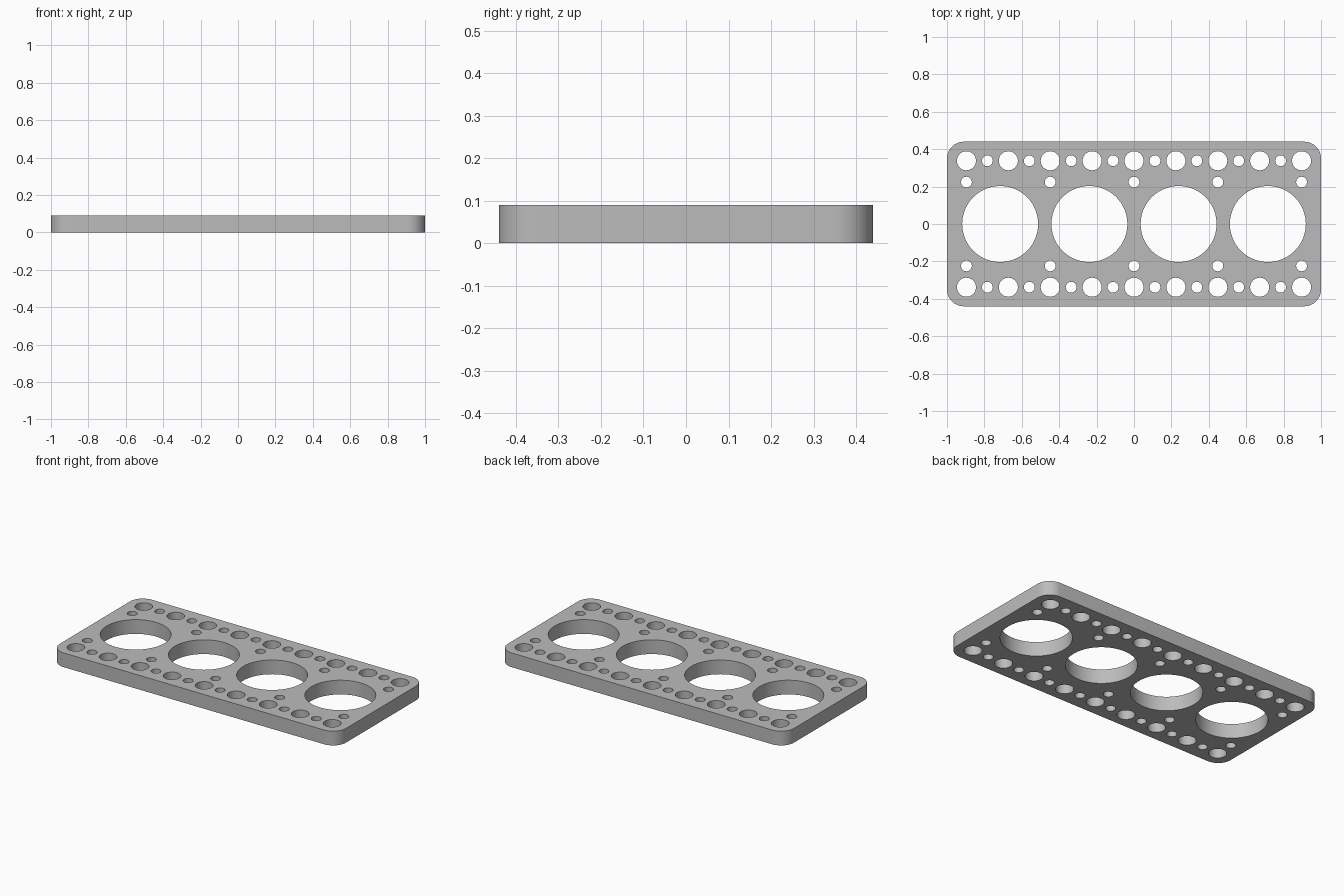
import bpy, bmesh
from math import sin, cos, pi

cube = bpy.data.objects.get("Cube")
if cube:
    bpy.data.objects.remove(cube, do_unlink=True)

HALF_X, HALF_Y, HEIGHT, CORNER = 1.0, 0.44, 0.09, 0.09
PITCH, ROW_Y, INNER_Y = 0.224, 0.338, 0.224

steel = bpy.data.materials.new("grey_metal")
steel.use_nodes = True
steel.diffuse_color = (0.5, 0.5, 0.5, 1)
steel.node_tree.nodes["Principled BSDF"].inputs["Base Color"].default_value = (0.5, 0.5, 0.5, 1)

profile = bpy.data.curves.new("plate_profile", "CURVE")
profile.dimensions = "2D"
profile.fill_mode = "BOTH"
profile.extrude = HEIGHT / 2


def arc(cx, cy, r, start, sweep, steps):
    return [(cx + r * cos(start + sweep * i / steps), cy + r * sin(start + sweep * i / steps))
            for i in range(steps + 1)]


def add_loop(points):
    spline = profile.splines.new("POLY")
    spline.points.add(len(points) - 1)
    for p, (x, y) in zip(spline.points, points):
        p.co = (x, y, 0, 1)
    spline.use_cyclic_u = True


def add_hole(x, y, r, steps):
    add_loop(arc(x, y, r, 0, 2 * pi, steps)[:-1])


# Rounded outline of the plate
outline = []
for k, (sx, sy) in enumerate([(1, 1), (-1, 1), (-1, -1), (1, -1)]):
    outline += arc(sx * (HALF_X - CORNER), sy * (HALF_Y - CORNER), CORNER, k * pi / 2, pi / 2, 12)
add_loop(outline)

# Four large bores
for i in range(4):
    add_hole((i - 1.5) * 0.477, 0, 0.203, 72)

# Bolt rows along both long edges, mirrored front to back
for side in (-1, 1):
    for i in range(-4, 5):
        add_hole(i * PITCH, side * ROW_Y, 0.051, 36)
        if i < 4:
            add_hole((i + 0.5) * PITCH, side * ROW_Y, 0.029, 28)
        if i % 2 == 0:
            add_hole(i * PITCH, side * INNER_Y, 0.029, 28)

# Turn the filled profile into a solid plate
plate = bpy.data.objects.new("perforated_plate", profile)
bpy.context.collection.objects.link(plate)
plate.location.z = HEIGHT / 2
bpy.ops.object.select_all(action="DESELECT")
plate.select_set(True)
bpy.context.view_layer.objects.active = plate
bpy.ops.object.convert(target="MESH")
plate = bpy.context.view_layer.objects.active

bm = bmesh.new()
bm.from_mesh(plate.data)
bmesh.ops.remove_doubles(bm, verts=bm.verts, dist=0.0001)
bmesh.ops.recalc_face_normals(bm, faces=bm.faces)
bm.to_mesh(plate.data)
bm.free()
plate.data.materials.clear()
plate.data.materials.append(steel)
bpy.ops.object.shade_smooth_by_angle()
